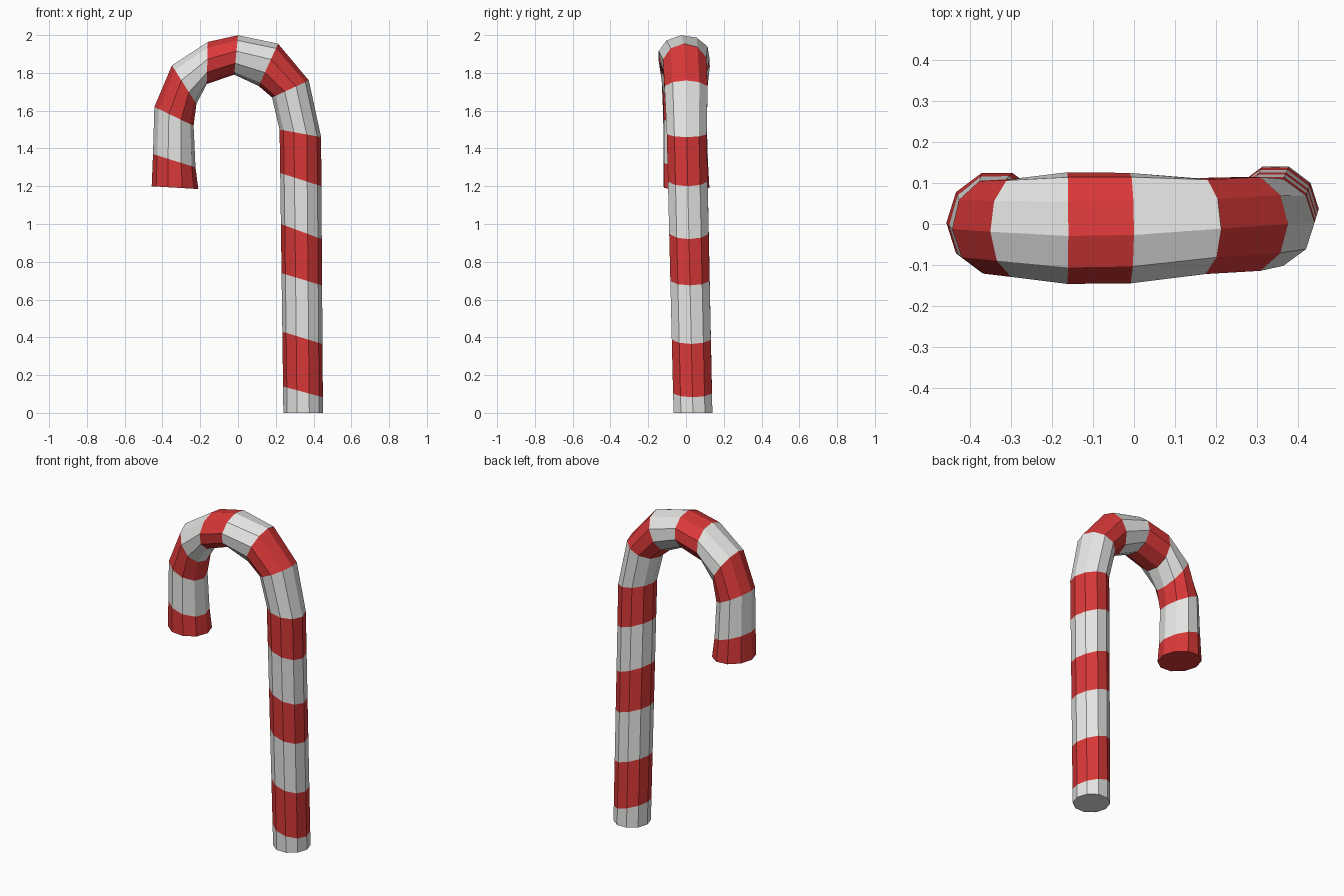
import bpy, bmesh, math

if "Cube" in bpy.data.objects:
    bpy.data.objects.remove(bpy.data.objects["Cube"])

SIDES = 10


def material(name, rgb):
    m = bpy.data.materials.new(name)
    m.diffuse_color = (*rgb, 1)
    m.use_nodes = True
    m.node_tree.nodes["Principled BSDF"].inputs["Base Color"].default_value = m.diffuse_color
    return m


white = material("white", (0.8, 0.8, 0.79))
red = material("red", (0.70, 0.04, 0.04))


def shaft(z_out, z_in):
    # tilted stripe edge on the slightly leaning straight shaft
    t = (z_out + z_in) / 2 / 1.48
    return (0.45 - 0.01 * t, z_out, 0.24 - 0.02 * t, z_in,
            0.037 - 0.033 * t, 0.108 + 0.003 * t, 0)


# Cross-sections: outer x, z; inner x, z; centre y; radius y; roll degrees
rings = [shaft(*p) for p in ((0, 0), (0.083, 0.14), (0.365, 0.43), (0.675, 0.74),
                             (0.92, 1.0), (1.2, 1.27), (1.46, 1.5))]
rings += [
    (0.375, 1.76, 0.18, 1.67, 0.0, 0.12, 0),
    (0.212, 1.955, 0.11, 1.73, -0.005, 0.121, -3),
    (0.0, 2.0, -0.02, 1.79, -0.01, 0.137, -7),
    (-0.16, 1.965, -0.165, 1.74, -0.01, 0.138, -8),
    (-0.35, 1.84, -0.22, 1.635, -0.008, 0.124, -5),
    (-0.443, 1.62, -0.235, 1.52, -0.006, 0.119, -3),
    (-0.45, 1.37, -0.225, 1.30, -0.001, 0.123, -1),
    (-0.457, 1.20, -0.21, 1.185, 0.003, 0.127, 0),
]

# Striped cane: white and red bands alternate between cross-sections
bm = bmesh.new()
loops = []
for xo, zo, xi, zi, cy, ry, roll in rings:
    loop = []
    for k in range(SIDES):
        a = math.tau * k / SIDES + math.radians(roll)
        c = math.cos(a)
        loop.append(bm.verts.new(((xo + xi) / 2 + c * (xo - xi) / 2,
                                  cy + ry * math.sin(a),
                                  (zo + zi) / 2 + c * (zo - zi) / 2)))
    loops.append(loop)

for i, (a, b) in enumerate(zip(loops, loops[1:])):
    for k in range(SIDES):
        n = (k + 1) % SIDES
        bm.faces.new((a[k], a[n], b[n], b[k])).material_index = i % 2

# End caps
bm.faces.new(loops[0][::-1]).material_index = 0
bm.faces.new(loops[-1]).material_index = 1
bmesh.ops.recalc_face_normals(bm, faces=bm.faces[:])

mesh = bpy.data.meshes.new("striped_cane")
bm.to_mesh(mesh)
bm.free()
mesh.materials.append(white)
mesh.materials.append(red)
bpy.context.collection.objects.link(bpy.data.objects.new("striped_cane", mesh))
